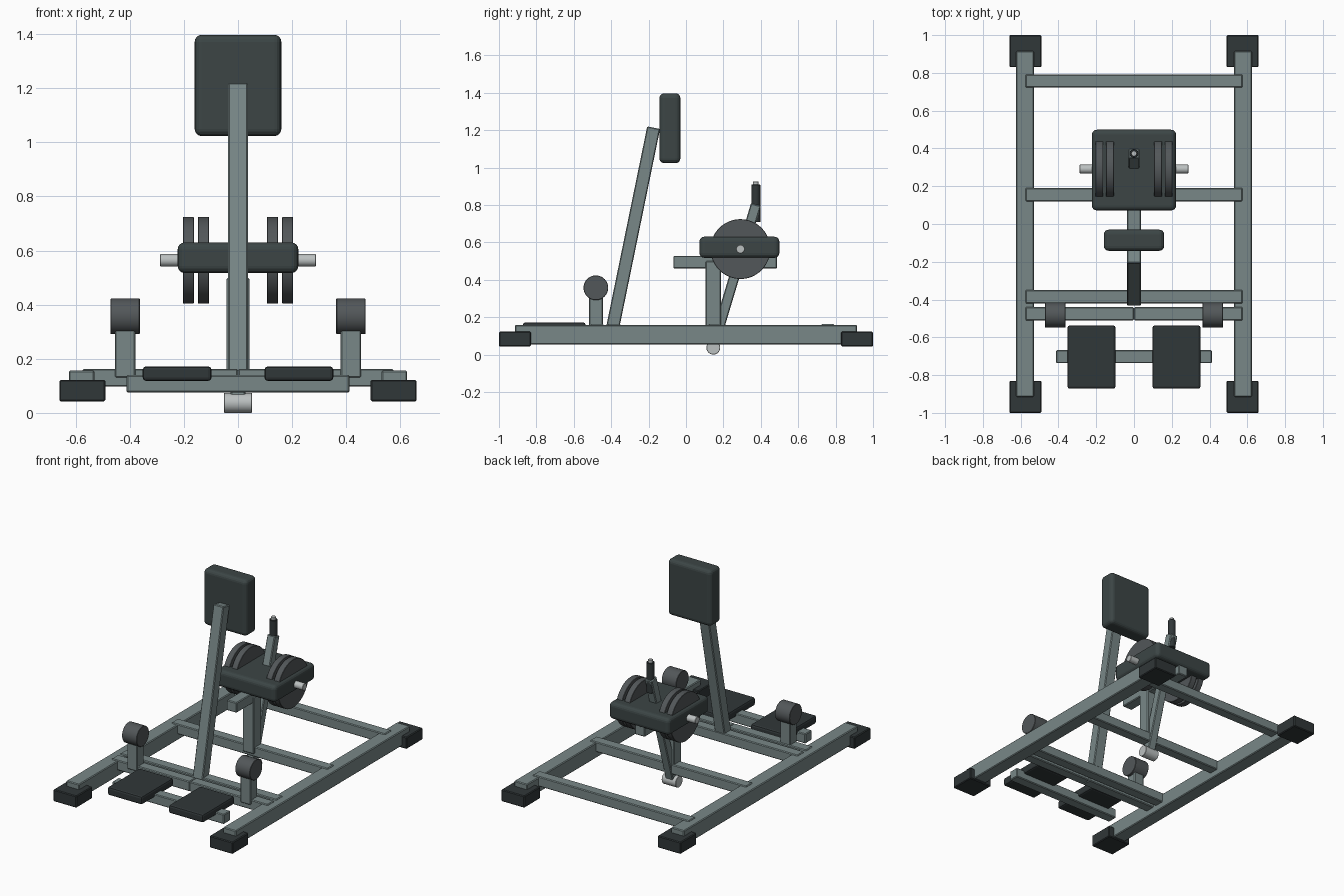
import bpy
from math import atan2, hypot, pi, radians

if "Cube" in bpy.data.objects:
    bpy.data.objects.remove(bpy.data.objects["Cube"])


def material(name, r, g, b):
    m = bpy.data.materials.new(name)
    m.diffuse_color = (r, g, b, 1)
    m.use_nodes = True
    m.node_tree.nodes["Principled BSDF"].inputs["Base Color"].default_value = m.diffuse_color
    return m


FRAME = material("frame_paint", 0.19, 0.245, 0.245)
PAD = material("pad_vinyl", 0.045, 0.06, 0.06)
RUBBER = material("rubber", 0.03, 0.038, 0.04)
PLATE = material("plate_iron", 0.085, 0.095, 0.1)
STEEL = material("bare_steel", 0.5, 0.53, 0.53)


def finish(ob, name, mat, bevel=0, segments=1):
    ob.name = name
    ob.data.materials.append(mat)
    if bevel:
        mod = ob.modifiers.new("bevel", 'BEVEL')
        mod.width, mod.segments = bevel, segments
        mod.limit_method = 'ANGLE'
        bpy.ops.object.modifier_apply(modifier=mod.name)
    return ob


def box(name, x, y, z, mat, bevel=0.005, segments=1):
    """Box from (min, max) ranges."""
    bpy.ops.mesh.primitive_cube_add(size=1, location=[(a + b) / 2 for a, b in (x, y, z)])
    ob = bpy.context.object
    ob.scale = [b - a for a, b in (x, y, z)]
    bpy.ops.object.transform_apply(location=False, rotation=False)
    return finish(ob, name, mat, bevel, segments)


def slanted_bar(name, start, end, width, depth, mat):
    """Square tube between two (y, z) points in the centre plane."""
    dy, dz = end[0] - start[0], end[1] - start[1]
    half = hypot(dy, dz) / 2
    ob = box(name, (-width / 2, width / 2), (-depth / 2, depth / 2), (-half, half), mat)
    ob.location = (0, (start[0] + end[0]) / 2, (start[1] + end[1]) / 2)
    ob.rotation_euler.x = -atan2(dy, dz)


def cylinder(name, center, radius, length, mat, along_x=True, bevel=0.002):
    bpy.ops.mesh.primitive_cylinder_add(vertices=48, radius=radius, depth=length, location=center,
                                        rotation=(0, pi / 2 if along_x else 0, 0))
    finish(bpy.context.object, name, mat, bevel)
    bpy.ops.object.shade_smooth_by_angle(angle=radians(35))


def mirrored(s, a, b):
    return tuple(sorted((s * a, s * b)))


for side, s in (("left", -1), ("right", 1)):
    # base rails and their rubber feet
    box(f"{side}_rail", mirrored(s, 0.53, 0.625), (-0.915, 0.915), (0.055, 0.157), FRAME)
    for end, e in (("front", -1), ("rear", 1)):
        box(f"{side}_{end}_foot", mirrored(s, 0.49, 0.66), mirrored(e, 0.83, 1.0),
            (0.043, 0.122), RUBBER)
    # split roller crossbar, roller posts and ankle rollers
    box(f"{side}_roller_bar", mirrored(s, 0, 0.575), (-0.51, -0.44), (0.097, 0.163), FRAME)
    box(f"{side}_roller_post", mirrored(s, 0.379, 0.455), (-0.518, -0.445), (0.13, 0.34), FRAME)
    cylinder(f"{side}_ankle_roller", (s * 0.417, -0.482, 0.357), 0.066, 0.108, PLATE)
    # foot plates
    box(f"{side}_foot_plate", mirrored(s, 0.098, 0.352), (-0.872, -0.537), (0.118, 0.172),
        RUBBER, 0.012, 2)
    # pairs of weight plates
    for n, x in enumerate((0.1275, 0.1835)):
        cylinder(f"{side}_weight_plate_{n + 1}", (s * x, 0.291, 0.564), 0.16, 0.041, PLATE)

# crossbars
for name, y in (("front", -0.385), ("middle", 0.155), ("rear", 0.757)):
    box(f"{name}_crossbar", (-0.575, 0.575), (y - 0.035, y + 0.035), (0.097, 0.163), FRAME)
box("foot_plate_bar", (-0.412, 0.412), (-0.737, -0.667), (0.075, 0.14), FRAME)

# chest support
slanted_bar("chest_upright", (-0.398, 0.115), (-0.173, 1.213), 0.074, 0.07, FRAME)
box("chest_pad", (-0.16, 0.16), (-0.142, -0.03), (1.023, 1.397), PAD, 0.026, 4)

# seat with its post and beam
box("seat_post", (-0.042, 0.042), (0.105, 0.186), (0.12, 0.5), FRAME)
box("seat_beam", (-0.037, 0.037), (-0.068, 0.487), (0.46, 0.528), FRAME)
box("seat_pad", (-0.223, 0.223), (0.072, 0.499), (0.517, 0.63), PAD, 0.026, 4)

# weight axle, lever, pivot and hand grip
cylinder("weight_axle", (0, 0.291, 0.564), 0.023, 0.575, STEEL)
slanted_bar("lever_arm", (0.147, 0.045), (0.374, 0.802), 0.056, 0.055, FRAME)
cylinder("lever_pivot", (0, 0.146, 0.037), 0.037, 0.104, STEEL)
cylinder("grip_core", (0, 0.373, 0.82), 0.015, 0.21, STEEL, along_x=False)
cylinder("hand_grip", (0, 0.373, 0.808), 0.024, 0.2, RUBBER, along_x=False)
